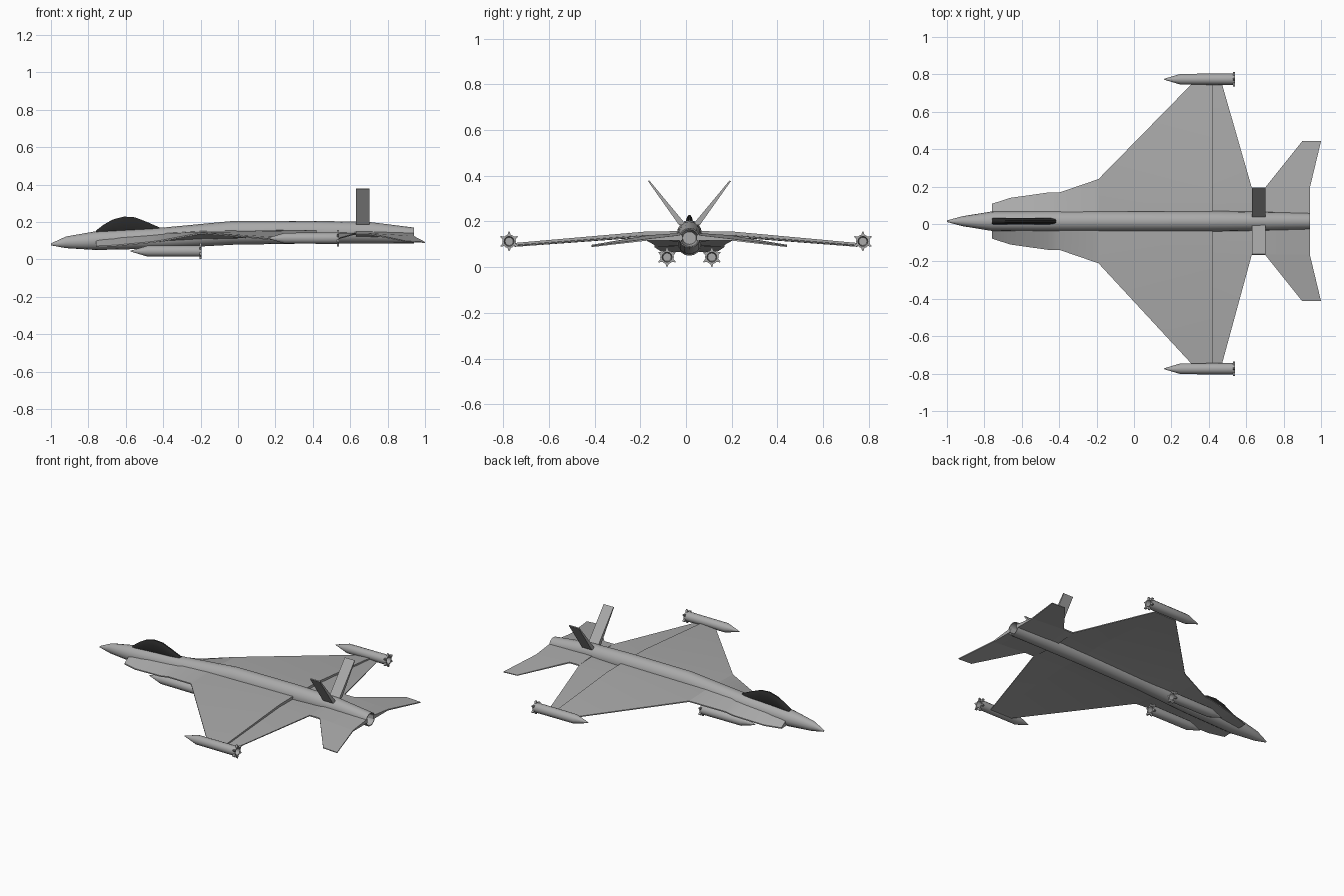
import bpy, bmesh
from math import sin, cos, pi, radians

if "Cube" in bpy.data.objects:
    bpy.data.objects.remove(bpy.data.objects["Cube"])

CY = 0.015  # centreline of the airframe


def material(name, v):
    m = bpy.data.materials.new(name)
    m.diffuse_color = (v, v, v, 1)
    m.use_nodes = True
    m.node_tree.nodes["Principled BSDF"].inputs["Base Color"].default_value = m.diffuse_color
    return m


grey = material("airframe_grey", .4)
dark = material("canopy_dark", .02)


def finish(name, bm, mat=grey):
    bmesh.ops.recalc_face_normals(bm, faces=bm.faces)
    me = bpy.data.meshes.new(name)
    bm.to_mesh(me)
    bm.free()
    ob = bpy.data.objects.new(name, me)
    bpy.context.collection.objects.link(ob)
    me.materials.append(mat)
    bpy.ops.object.select_all(action='DESELECT')
    ob.select_set(True)
    bpy.context.view_layer.objects.active = ob
    bpy.ops.object.shade_smooth_by_angle(angle=radians(32))


def bridge(bm, a, b):
    for i in range(len(a)):
        j = (i + 1) % len(a)
        bm.faces.new((a[i], a[j], b[j], b[i]))


def loft(bm, stations, n, cy):
    """Elliptical rings along x from (x, z_bottom, z_top, half_width)."""
    rings = []
    for x, zb, zt, w in stations:
        c, h = (zb + zt) / 2, (zt - zb) / 2
        rings.append([bm.verts.new((x, cy + w * cos(2 * pi * i / n), c + h * sin(2 * pi * i / n)))
                      for i in range(n)])
    for a, b in zip(rings, rings[1:]):
        bridge(bm, a, b)
    bm.faces.new(rings[0])
    bm.faces.new(rings[-1])


def panel(name, rows):
    """Mirrored pair of slabs; rows of (x, y, z_top, thickness) run spanwise."""
    for side, s in (("left", 1), ("right", -1)):
        bm = bmesh.new()

        def vert(p, low):
            off = CY if p[1] < 0.7 else 0
            return bm.verts.new((p[0], off + s * p[1], p[2] - (p[3] if low else 0)))
        top = [[vert(p, False) for p in r] for r in rows]
        bot = [[vert(p, True) for p in r] for r in rows]
        nr, nc = len(rows), len(rows[0])
        for g in (top, bot):
            for i in range(nr - 1):
                for j in range(nc - 1):
                    bm.faces.new((g[i][j], g[i][j + 1], g[i + 1][j + 1], g[i + 1][j]))
        rim = ([(0, j) for j in range(nc)] + [(i, nc - 1) for i in range(1, nr)]
               + [(nr - 1, j) for j in range(nc - 2, -1, -1)] + [(i, 0) for i in range(nr - 2, 0, -1)])
        bridge(bm, [top[i][j] for i, j in rim], [bot[i][j] for i, j in rim])
        finish(side + "_" + name, bm)


# Fuselage with recessed exhaust nozzle
bm = bmesh.new()
loft(bm, [(-1, .075, .085, .004), (-.92, .06, .122, .026), (-.76, .05, .15, .052),
          (-.4, .058, .17, .055), (-.03, .078, .205, .055), (.4, .085, .206, .055),
          (.7, .085, .20, .05), (.94, .085, .17, .045),
          (.94, .09, .165, .040), (.88, .10, .155, .03)], 16, CY)
finish("fuselage", bm)

# Dark canopy
bm = bmesh.new()
loft(bm, [(-.76, .12, .154, .018), (-.72, .12, .185, .018), (-.67, .12, .214, .018),
          (-.61, .12, .23, .018), (-.55, .12, .226, .018), (-.48, .12, .198, .018),
          (-.41, .12, .167, .018)], 14, CY)
finish("canopy", bm, dark)

# Strakes ahead of the wing
panel("strake", [
    [(-.76, .03, .112, .045), (-.76, .093, .072, .007)],
    [(-.66, .03, .12, .045), (-.66, .125, .076, .007)],
    [(-.46, .03, .135, .045), (-.46, .153, .095, .007)],
    [(-.40, .03, .14, .045), (-.40, .153, .104, .007)],
    [(-.19, .03, .152, .045), (-.19, .225, .144, .007)]])

# Main wing, thickest at the hinge line
panel("wing", [
    [(-.19, .03, .152, .045), (-.19, .225, .144, .007), (.31, .75, .097, .006)],
    [(.42, .03, .158, .035), (.42, .19, .156, .025), (.42, .75, .106, .016)]])

# Flaps, stepped below the wing surface
panel("flap", [
    [(.42, .03, .139, .016), (.42, .19, .141, .010), (.42, .75, .097, .007)],
    [(.63, .03, .146, .016), (.63, .178, .14, .006), (.47, .75, .094, .005)]])

# Rear deck and tailplanes
panel("rear_deck", [
    [(.63, .03, .15, .03), (.63, .178, .14, .008)],
    [(.70, .03, .15, .03), (.70, .178, .14, .008)],
    [(.94, .03, .142, .025), (.94, .178, .125, .008)]])
panel("tailplane", [
    [(.70, .178, .14, .008), (.90, .428, .098, .005)],
    [(.94, .178, .125, .008), (1.0, .428, .093, .005)]])

# Canted tail fins, tapering to the tip
for side, s in (("left", 1), ("right", -1)):
    bm = bmesh.new()
    ends = [[bm.verts.new((x, CY + s * y, z))
             for y, z in ((.014, .185), (.046, .185), (.181, .376), (.176, .38))]
            for x in (.632, .703)]
    for e in ends:
        bm.faces.new(e)
    bridge(bm, *ends)
    finish(side + "_tail_fin", bm)


def missile(name, x, y, z):
    bm = bmesh.new()
    loft(bm, [(x + d, z - r, z + r, r) for d, r in
              ((0, .002), (.09, .029), (.365, .03), (.38, .03), (.38, .022), (.34, .018))], 12, y)
    # Ring of small rear fins
    for k in range(6):
        a = pi / 2 + k * pi / 3
        ends = []
        for d in (.368, .381):
            ends.append([bm.verts.new((x + d, y + r * cos(a) - t * sin(a), z + r * sin(a) + t * cos(a)))
                         for r, t in ((.026, -.008), (.043, -.002), (.043, .002), (.026, .008))])
            bm.faces.new(ends[-1])
        bridge(bm, *ends)
    finish(name, bm)


# Wingtip and belly missiles
missile("left_tip_missile", .16, .774, .113)
missile("right_tip_missile", .16, -.774, .113)
missile("left_belly_missile", -.575, .113, .044)
missile("right_belly_missile", -.575, -.083, .044)
